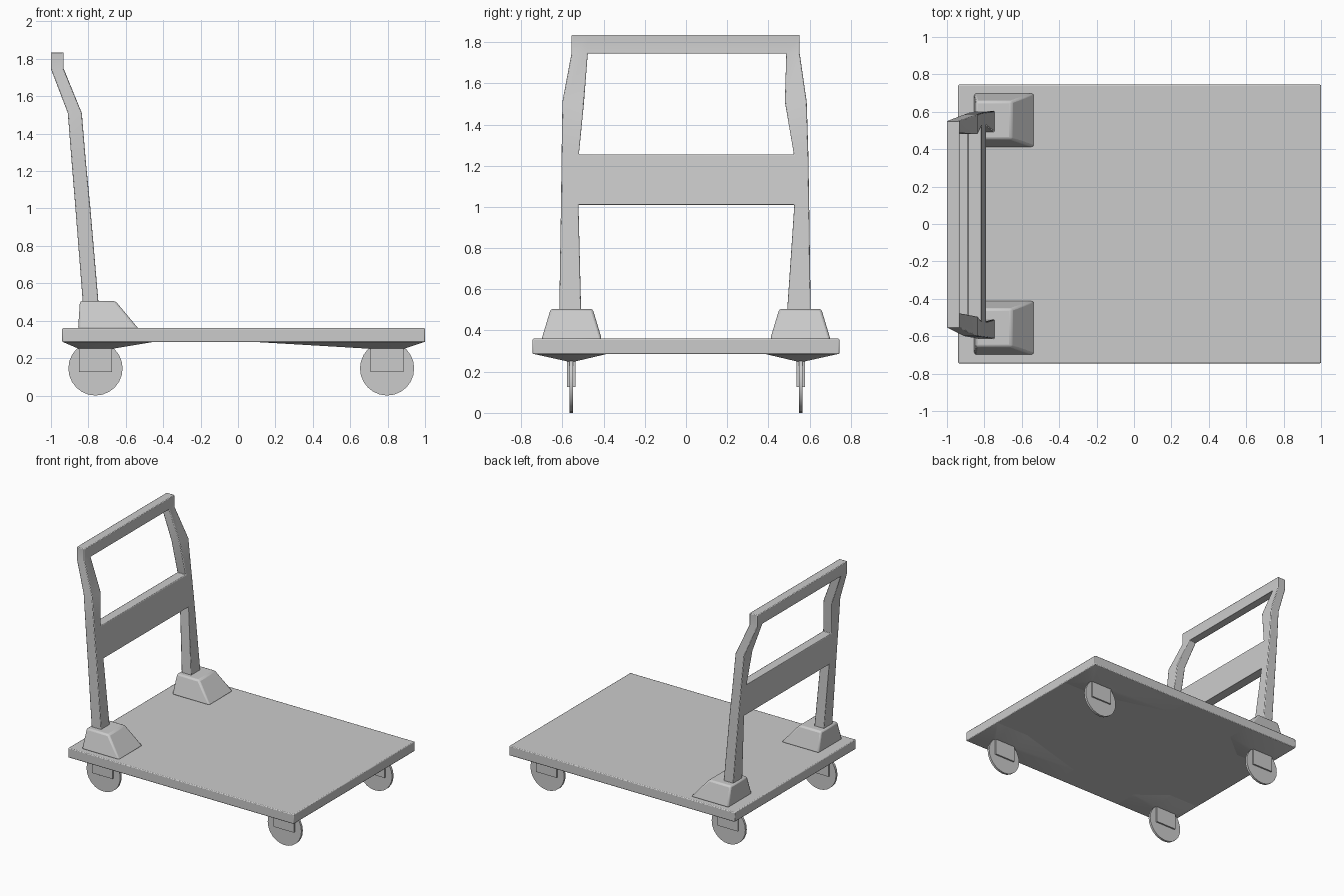
import bpy, bmesh, math

if "Cube" in bpy.data.objects:
    bpy.data.objects.remove(bpy.data.objects["Cube"])


def make(name, verts, faces, bevel=0.0, segments=2):
    mesh = bpy.data.meshes.new(name)
    bm = bmesh.new()
    vs = [bm.verts.new(v) for v in verts]
    for f in faces:
        bm.faces.new([vs[i] for i in f])
    bmesh.ops.recalc_face_normals(bm, faces=bm.faces)
    bm.to_mesh(mesh)
    bm.free()
    ob = bpy.data.objects.new(name, mesh)
    bpy.context.collection.objects.link(ob)
    if bevel:
        mod = ob.modifiers.new("bevel", 'BEVEL')
        mod.width, mod.segments = bevel, segments
        mod.limit_method = 'ANGLE'
    return ob


def ring(x0, x1, y0, y1, z):
    return [(x0, y0, z), (x1, y0, z), (x1, y1, z), (x0, y1, z)]


def frustum(name, low, high, bevel=0.0):
    faces = [(3, 2, 1, 0), (4, 5, 6, 7)]
    faces += [(i, (i + 1) % 4, (i + 1) % 4 + 4, i + 4) for i in range(4)]
    return make(name, ring(*low) + ring(*high), faces, bevel)


# Platform
deck = frustum("deck", (-0.94, 1.0, -0.745, 0.745, 0.285),
               (-0.94, 1.0, -0.745, 0.745, 0.36), 0.006)

for side, label in ((-1, "front"), (1, "back")):
    # Post sockets on top of the deck
    frustum("post_socket_" + label,
            (-0.855, -0.53, side * 0.555 - 0.147, side * 0.555 + 0.147, 0.355),
            (-0.845, -0.655, side * 0.555 - 0.102, side * 0.555 + 0.102, 0.505),
            0.012)
    for cx, outer, inner, end in ((-0.762, -0.938, -0.45, "left"),
                                  (0.797, 0.998, 0.08, "right")):
        tag = end + "_" + label
        s = 1 if end == "left" else -1
        y = side * 0.557
        # Sloping mount under the deck: outer corner base, flat tip
        base = [(outer, side * 0.743, 0.287), (inner, side * 0.743, 0.287),
                (inner, side * 0.56, 0.287), (cx + s * 0.09, side * 0.38, 0.287),
                (outer, side * 0.38, 0.287)]
        tip = [(cx - s * 0.09, y + side * 0.02, 0.25), (cx + s * 0.09, y + side * 0.02, 0.25),
               (cx + s * 0.09, y - side * 0.02, 0.25), (cx - s * 0.09, y - side * 0.02, 0.25)]
        make("caster_mount_" + tag, base + tip,
             [(4, 3, 2, 1, 0), (5, 6, 7, 8), (0, 1, 6, 5), (1, 2, 6), (2, 7, 6),
              (2, 3, 7), (3, 4, 8, 7), (4, 0, 5, 8)])
        # Caster bracket
        bx = (cx - 0.088, cx + 0.088, y - 0.021, y + 0.021)
        frustum("caster_bracket_" + tag, bx + (0.125,), bx + (0.26,))
        # Wheel disc
        bpy.ops.mesh.primitive_cylinder_add(vertices=24, radius=0.145, depth=0.018,
                                            location=(cx, y, 0.145),
                                            rotation=(math.pi / 2, 0, 0))
        wheel = bpy.context.object
        wheel.name = "wheel_" + tag
        bpy.ops.object.shade_smooth_by_angle(angle=math.radians(30))

# Push handle: z, x range, front post outer/inner y, back post inner/outer y
sections = [
    (0.45, -0.826, -0.742, -0.616, -0.508, 0.488, 0.606),
    (1.01, -0.870, -0.790, -0.607, -0.522, 0.526, 0.598),
    (1.255, -0.890, -0.814, -0.604, -0.520, 0.524, 0.594),
    (1.51, -0.910, -0.835, -0.600, -0.495, 0.480, 0.586),
    (1.745, -1.0, -0.932, -0.556, -0.477, 0.487, 0.552),
    (1.835, -1.0, -0.932, -0.556, -0.477, 0.487, 0.552),
]
verts, faces = [], []
for z, x0, x1, a, b, c, d in sections:
    for y in (a, b, c, d):
        verts += [(x0, y, z), (x1, y, z)]
last = len(sections) - 1
for k in range(last):
    o, n = 8 * k, 8 * k + 8
    bridged = k in (1, 4)          # cross panel and grip bar rows
    strips = (0, 2, 4) if bridged else (0, 4)
    for j in strips:               # back and front faces
        for e in (0, 1):
            faces.append((o + j + e, o + j + 2 + e, n + j + 2 + e, n + j + e))
    for j in ((0, 6) if bridged else (0, 2, 4, 6)):   # side faces
        faces.append((o + j, o + j + 1, n + j + 1, n + j))
    if bridged:                    # underside and top of the bridge
        faces.append((o + 2, o + 3, o + 5, o + 4))
        if k != last - 1:
            faces.append((n + 2, n + 3, n + 5, n + 4))
for j in (0, 4):
    faces.append((j, j + 1, j + 3, j + 2))
t = 8 * last
for j in (0, 2, 4):
    faces.append((t + j, t + j + 1, t + j + 3, t + j + 2))
make("push_handle", verts, faces, 0.005)

# Smooth shading with sharp edges kept on the moulded parts
for ob in bpy.data.objects:
    ob.select_set(not ob.name.startswith("wheel"))
bpy.context.view_layer.objects.active = deck
bpy.ops.object.shade_smooth_by_angle(angle=math.radians(30))
